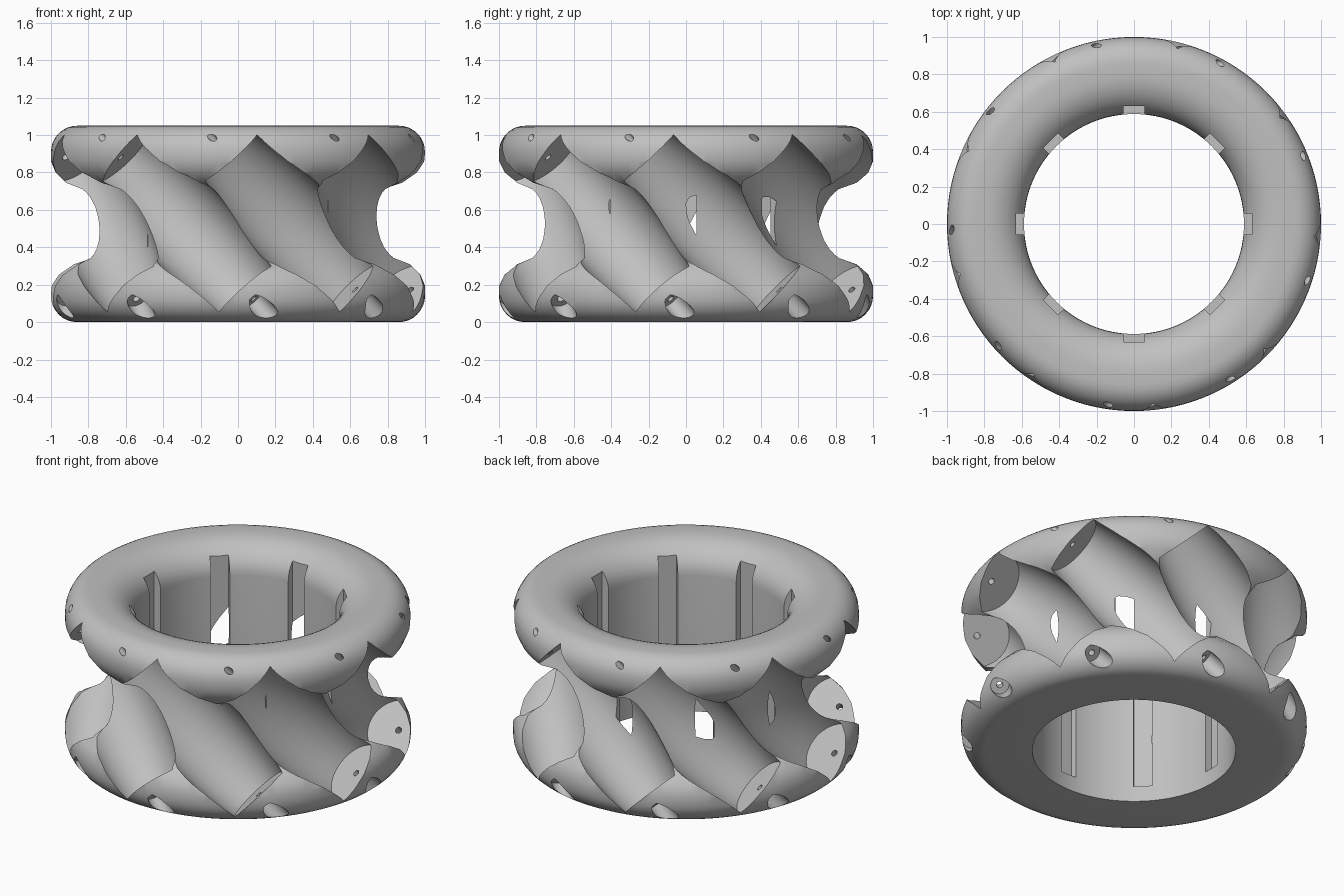
import bpy, bmesh, math
from mathutils import Matrix, Vector

if "Cube" in bpy.data.objects:
    bpy.data.objects.remove(bpy.data.objects["Cube"])

BORE, MID_Z = 0.588, 0.527
ROLLERS, AXIS_R, HALF_LEN = 9, 0.86, 0.5
MID_R, END_R = 0.245, 0.188
KEYS = 8

grey = bpy.data.materials.new("plain grey")
grey.use_nodes = True
colour = (0.53, 0.53, 0.53, 1)
grey.diffuse_color = colour
grey.node_tree.nodes["Principled BSDF"].inputs["Base Color"].default_value = colour


def arc(cx, cz, rx, rz, start, end, steps):
    """Points along an elliptical arc, in degrees."""
    angles = [math.radians(start + (end - start) * i / steps) for i in range(steps + 1)]
    return [(cx + rx * math.cos(a), cz + rz * math.sin(a)) for a in angles]


def lathe(bm, profile, segments, closed, matrix):
    """Turn an (r, z) profile round z; an open profile is capped at both ends."""
    n = len(profile)
    rings = []
    for s in range(segments):
        a = math.tau * s / segments
        rings.append([bm.verts.new(matrix @ Vector((r * math.cos(a), r * math.sin(a), z)))
                      for r, z in profile])
    for a, b in zip(rings, rings[1:] + rings[:1]):
        for i in range(n if closed else n - 1):
            j = (i + 1) % n
            bm.faces.new((a[i], b[i], b[j], a[j]))
    if not closed:
        bm.faces.new([ring[0] for ring in reversed(rings)])
        bm.faces.new([ring[-1] for ring in rings])


def to_object(bm, name):
    mesh = bpy.data.meshes.new(name)
    bm.to_mesh(mesh)
    bm.free()
    mesh.materials.append(grey)
    obj = bpy.data.objects.new(name, mesh)
    bpy.context.scene.collection.objects.link(obj)
    return obj


# Hub: bored ring with two rounded flanges and a narrower waist
undercut = [(0.975, 0.80), (0.92, 0.745), (0.83, 0.71), (0.78, 0.64)]
upper_side = [(1.0, 0.86)] + undercut
lower_side = [(r, 2 * MID_Z - z) for r, z in upper_side]
profile = [(BORE, 0)]
profile += arc(0.86, 0.14, 0.14, 0.14, -90, 0, 8)
profile += lower_side + upper_side[::-1]
profile += arc(0.86, 0.91, 0.14, 0.14, 0, 90, 8)
profile += arc(0.80, 0.867, 0.80 - BORE, 0.183, 90, 180, 10)
bm = bmesh.new()
lathe(bm, profile, 120, True, Matrix())
hub = to_object(bm, "roller_hub")
bpy.context.view_layer.objects.active = hub
hub.select_set(True)


def cut(bm, name):
    """Subtract the shapes in bm from the hub."""
    cutter = to_object(bm, name)
    cutter.hide_render = True
    mod = hub.modifiers.new(name, "BOOLEAN")
    mod.operation = "DIFFERENCE"
    mod.solver = "MANIFOLD"
    mod.object = cutter
    bpy.ops.object.modifier_apply(modifier=mod.name)
    bpy.data.objects.remove(cutter)


def roller_frame(k):
    """Frame of slanted roller k: x points outward, z runs along the axle."""
    theta = math.pi / 2 + math.tau * k / ROLLERS
    radial = Vector((math.cos(theta), math.sin(theta), 0))
    tangent = Vector((-math.sin(theta), math.cos(theta), 0))
    axis = (tangent - Vector((0, 0, 1))).normalized()
    frame = Matrix((radial, axis.cross(radial), axis)).transposed().to_4x4()
    frame.translation = radial * AXIS_R + Vector((0, 0, MID_Z))
    return frame


def cut_rollers(shape, segments, indices, name):
    bm = bmesh.new()
    for k in indices:
        lathe(bm, shape, segments, False, roller_frame(k))
    cut(bm, name)


# Barrel pockets, three well-spaced ones at a time
barrel = []
for i in range(13):
    t = i / 6 - 1
    barrel.append((MID_R - (MID_R - END_R) * t * t, t * HALF_LEN))
for start in range(3):
    cut_rollers(barrel, 48, range(start, ROLLERS, 3), "pocket_cutter")

# Thin axle holes and wide counterbores in the lower flange
cut_rollers([(0.019, -0.8), (0.019, 0.8)], 16, range(ROLLERS), "axle_cutter")
cut_rollers([(0.055, 0.57), (0.055, 0.82)], 24, range(ROLLERS), "counterbore_cutter")

# Blind keyways along the bore
bm = bmesh.new()
for k in range(KEYS):
    turn = Matrix.Rotation(math.tau * k / KEYS, 4, "Z")
    place = turn @ Matrix.Translation((0.58, 0, 0.7)) @ Matrix.Diagonal((0.1, 0.11, 1.2, 1))
    bmesh.ops.create_cube(bm, size=1, matrix=place)
cut(bm, "keyway_cutter")

bpy.ops.object.shade_smooth_by_angle(angle=math.radians(30))
